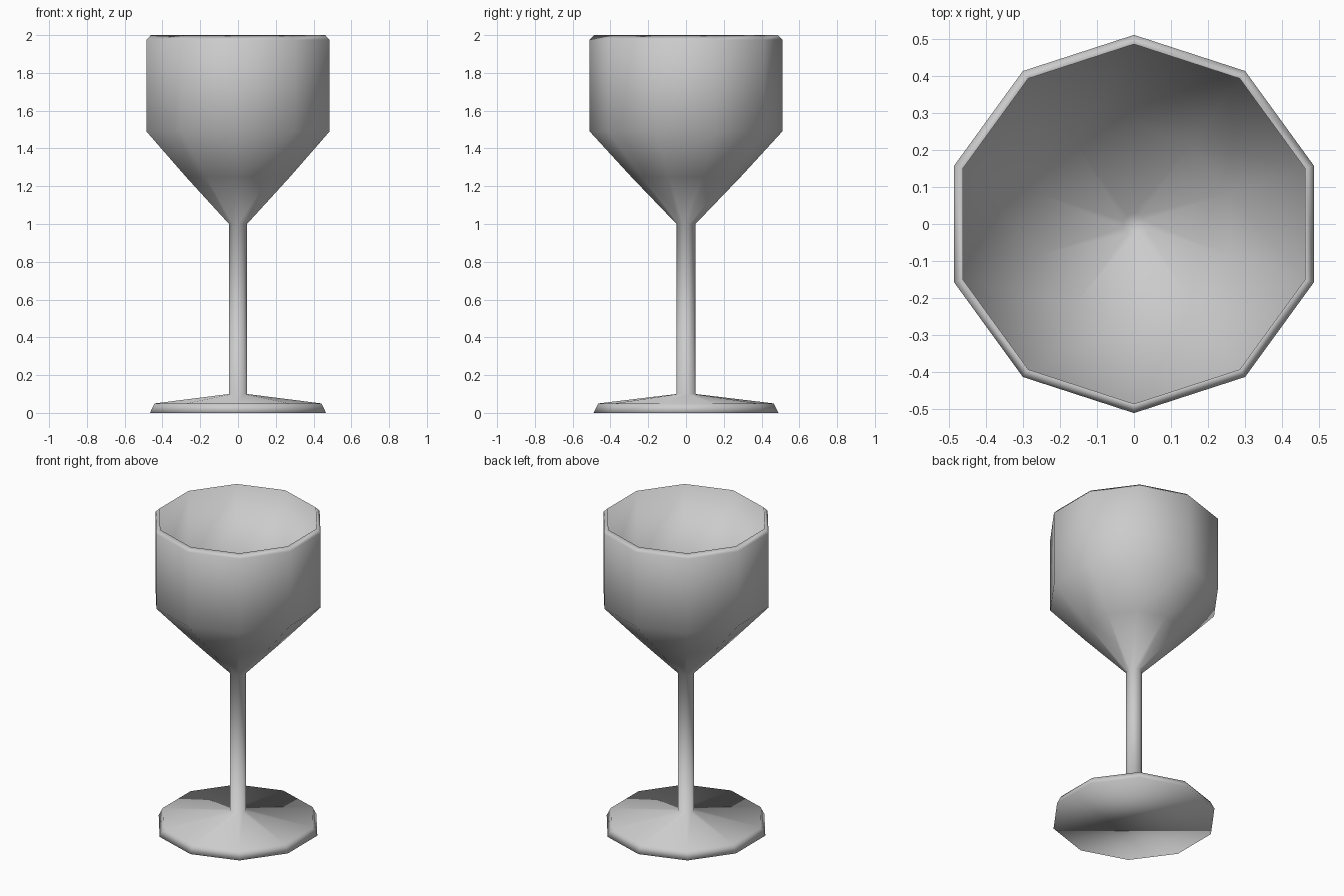
import bpy, bmesh, math

if "Cube" in bpy.data.objects:
    bpy.data.objects.remove(bpy.data.objects["Cube"])

SIDES = 10

# Goblet profile (radius, height): foot, stem, bowl outside, rim, bowl inside
PROFILE = [(0.49, 0.0), (0.465, 0.05), (0.05, 0.1), (0.05, 1.0),
           (0.29, 1.25), (0.51, 1.49), (0.51, 1.975), (0.485, 2.0),
           (0.485, 1.5), (0.27, 1.26), (0.03, 1.02)]


def lathe(name, profile):
    bm = bmesh.new()
    rings = []
    for r, z in profile:
        ring = []
        for i in range(SIDES):
            a = math.pi / 2 + 2 * math.pi * i / SIDES
            ring.append(bm.verts.new((r * math.cos(a), r * math.sin(a), z)))
        rings.append(ring)
    for low, high in zip(rings, rings[1:]):
        for i in range(SIDES):
            j = (i + 1) % SIDES
            bm.faces.new((low[i], low[j], high[j], high[i]))
    # Underside of the foot and floor of the bowl
    bm.faces.new(rings[0][::-1])
    bm.faces.new(rings[-1])
    bmesh.ops.recalc_face_normals(bm, faces=bm.faces)
    for f in bm.faces:
        f.smooth = True
    mesh = bpy.data.meshes.new(name)
    bm.to_mesh(mesh)
    bm.free()
    obj = bpy.data.objects.new(name, mesh)
    bpy.context.collection.objects.link(obj)
    return obj


lathe("goblet", PROFILE)
